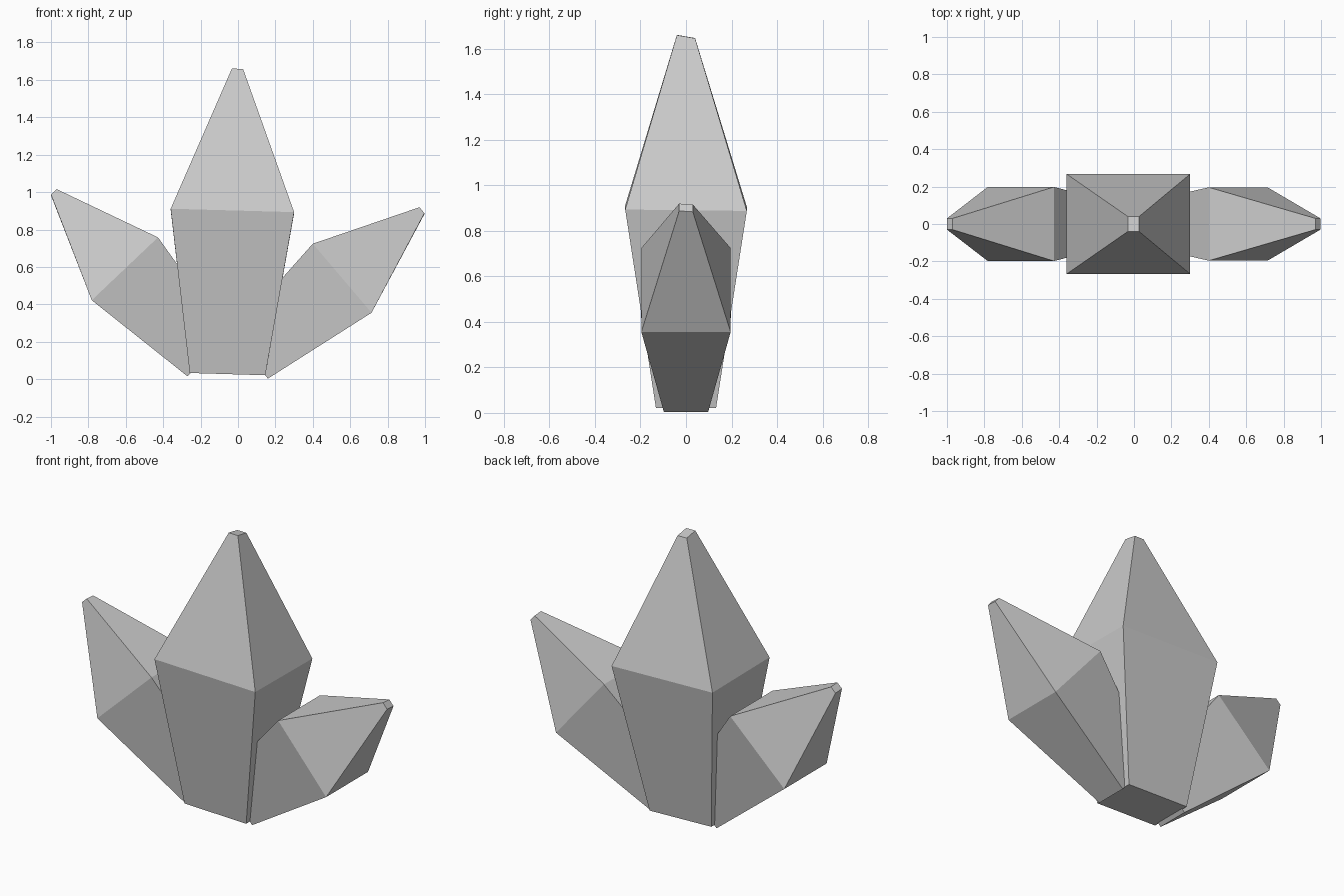
import bpy, bmesh

if "Cube" in bpy.data.objects:
    bpy.data.objects.remove(bpy.data.objects["Cube"])


def crystal(name, rings):
    """Four-sided shard. Each ring: outer (x, z), inner (x, z), half depth, front-to-back tilt."""
    bm = bmesh.new()
    loops = []
    for (ax, az), (bx, bz), d, t in rings:
        corners = [(ax, -d, az + t), (bx, -d, bz + t), (bx, d, bz - t), (ax, d, az - t)]
        loops.append([bm.verts.new(c) for c in corners])
    for lo, hi in zip(loops, loops[1:]):
        for i in range(4):
            j = (i + 1) % 4
            bm.faces.new((lo[i], lo[j], hi[j], hi[i]))
    bm.faces.new(loops[0][::-1])
    bm.faces.new(loops[-1])
    bmesh.ops.recalc_face_normals(bm, faces=bm.faces)
    mesh = bpy.data.meshes.new(name)
    bm.to_mesh(mesh)
    bm.free()
    obj = bpy.data.objects.new(name, mesh)
    bpy.context.collection.objects.link(obj)
    return obj


# Tall central shard
crystal("center_crystal", [
    ((-0.258, 0.033), (0.146, 0.021), 0.132, 0.0),
    ((-0.36, 0.908), (0.30, 0.89), 0.267, 0.003),
    ((-0.033, 1.653), (0.027, 1.652), 0.04, 0.007),
])

# Left shard, leaning outward
crystal("left_crystal", [
    ((-0.27, 0.015), (-0.05, 0.228), 0.1, 0.0),
    ((-0.782, 0.422), (-0.428, 0.758), 0.198, 0.0),
    ((-1.0, 0.985), (-0.97, 1.014), 0.03, 0.002),
])

# Right shard, slightly shorter
crystal("right_crystal", [
    ((0.16, 0.003), (-0.035, 0.235), 0.097, 0.0),
    ((0.714, 0.355), (0.40, 0.724), 0.196, 0.0),
    ((0.997, 0.885), (0.97, 0.917), 0.03, 0.002),
])
